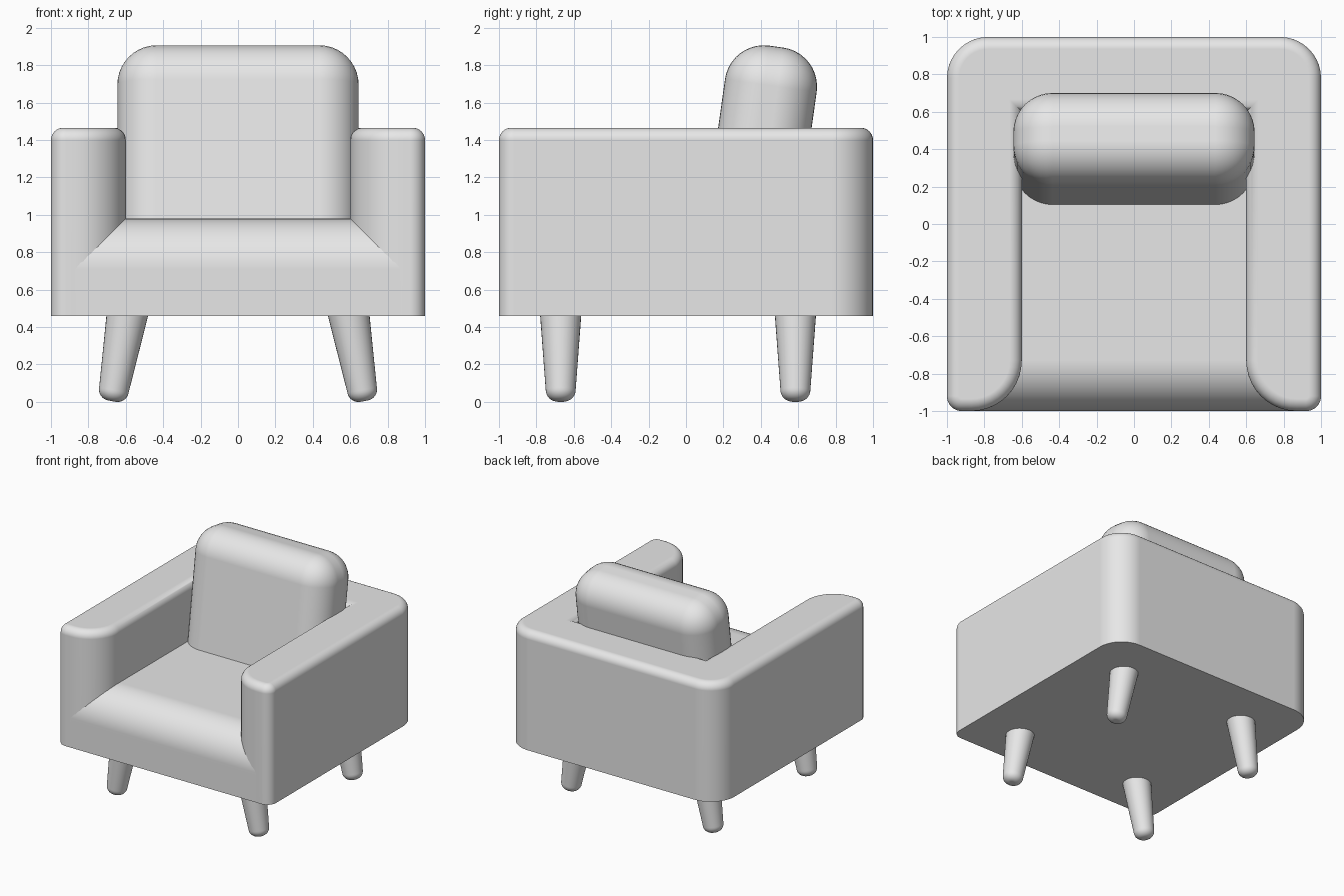
import bpy, bmesh
from math import sin, cos, pi, radians
from mathutils import Matrix, Vector

cube = bpy.data.objects.get("Cube")
if cube:
    bpy.data.objects.remove(cube, do_unlink=True)

grey = bpy.data.materials.new("light_grey")
grey.use_nodes = True
grey.diffuse_color = (0.8, 0.8, 0.8, 1)
grey.node_tree.nodes["Principled BSDF"].inputs["Base Color"].default_value = (0.8, 0.8, 0.8, 1)

BOTTOM, SEAT_TOP, ARM_TOP = 0.46, 0.98, 1.465
FRONT_R = 0.27          # rounding around the seat opening
EDGE_R = 0.065          # rounding along the top edges


def arc(cx, cy, r, start, end, steps=10):
    angles = [radians(start + (end - start) * i / steps) for i in range(steps + 1)]
    return [(cx + r * cos(a), cy + r * sin(a)) for a in angles]


def finish(name, bm):
    bmesh.ops.recalc_face_normals(bm, faces=bm.faces)
    mesh = bpy.data.meshes.new(name)
    bm.to_mesh(mesh)
    bm.free()
    mesh.materials.append(grey)
    mesh.shade_smooth()
    mesh.set_sharp_from_angle(angle=radians(40))
    obj = bpy.data.objects.new(name, mesh)
    bpy.context.collection.objects.link(obj)
    return obj


def loft(name, rings):
    """Skin matching rings of points and cap both ends."""
    bm = bmesh.new()
    loops = [[bm.verts.new(p) for p in ring] for ring in rings]
    for a, b in zip(loops, loops[1:]):
        for i in range(len(a)):
            j = (i + 1) % len(a)
            bm.faces.new((a[i], a[j], b[j], b[i]))
    bm.faces.new(loops[0])
    bm.faces.new(loops[-1])
    obj = finish(name, bm)
    obj.modifiers.new("even_shading", "WEIGHTED_NORMAL").keep_sharp = True
    return obj


# Arms and back: a U-shaped plan with a rounded top edge
def u_outline(inset):
    half = [(0.6 + inset, 0.6 + inset)]
    half += arc(0.6 + FRONT_R, FRONT_R - 1, FRONT_R - inset, 180, 270)
    half += arc(0.92, -0.92, 0.08 - inset, -90, 0)
    half += arc(0.78, 0.78, 0.22 - inset, 0, 90)
    return half + [(-x, y) for x, y in reversed(half)]


levels = [(BOTTOM, 0)]
for i in range(9):
    a = pi / 2 * i / 8
    levels.append((ARM_TOP - EDGE_R * (1 - sin(a)), EDGE_R * (1 - cos(a))))
loft("arms_and_back", [[(x, y, z) for x, y in u_outline(d)] for z, d in levels])

# Seat: side profile with a rounded front, running into the arms
profile = [(0.65, SEAT_TOP), (0.65, BOTTOM), (-1, BOTTOM)]
profile += arc(FRONT_R - 1, SEAT_TOP - FRONT_R, FRONT_R, 180, 90, 12)
side = 0.6 + FRONT_R
loft("seat", [[(x, y, z) for y, z in profile] for x in (-side, side)])

# Back cushion: a rounded block leaning backwards
lean = radians(8)
bm = bmesh.new()
bmesh.ops.create_cube(bm, size=1)
bmesh.ops.scale(bm, vec=(1.29, 0.495, 1.19), verts=bm.verts)
bm.transform(Matrix.Translation((0, 0.4, 1.31)) @ Matrix.Rotation(-lean, 4, "X"))
cushion = finish("back_cushion", bm)
cushion.data.shade_smooth()
bevel = cushion.modifiers.new("rounding", "BEVEL")
bevel.width = 0.21
bevel.segments = 10
bevel.harden_normals = True

# Legs: tapered, round-footed and splayed sideways
leg_profile = arc(0.02, 0.06, 0.06, -90, 0, 8) + [(0.114, 0.52)]
turn = [2 * pi * i / 32 for i in range(32)]
for sx, x_name in ((1, "left"), (-1, "right")):
    for y, y_name in ((-0.67, "front"), (0.585, "back")):
        place = Matrix.Translation((sx * 0.674, y, 0.004)) @ Matrix.Rotation(-sx * radians(10), 4, "Y")
        rings = [[place @ Vector((r * cos(t), r * sin(t), z)) for t in turn] for r, z in leg_profile]
        loft(f"{y_name}_{x_name}_leg", rings)
